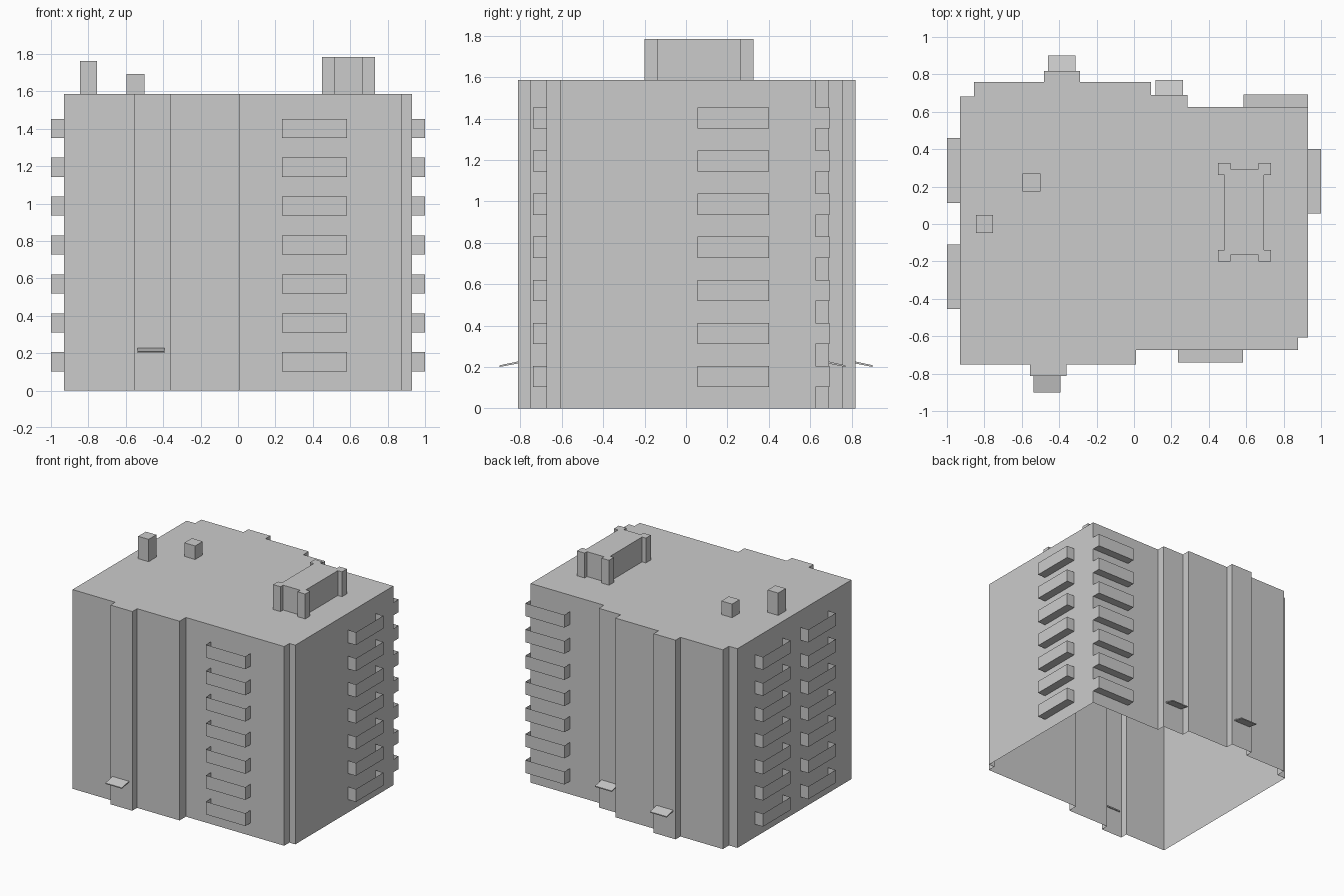
import bpy, bmesh
from mathutils import Vector

if "Cube" in bpy.data.objects:
    bpy.data.objects.remove(bpy.data.objects["Cube"])

ROOF = 1.585
LEVELS = [0.103 + 0.208 * i for i in range(7)]


def make(name, verts, faces):
    mesh = bpy.data.meshes.new(name)
    mesh.from_pydata(verts, [], faces)
    mesh.update()
    obj = bpy.data.objects.new(name, mesh)
    bpy.context.collection.objects.link(obj)
    return obj


def open_prism(name, outline, z0, z1):
    """Counter-clockwise outline extruded upwards: walls and top, open underneath."""
    n = len(outline)
    verts = [(x, y, z) for z in (z0, z1) for x, y in outline]
    faces = [(i, (i + 1) % n, (i + 1) % n + n, i + n) for i in range(n)]
    faces.append(tuple(range(n, 2 * n)))
    return make(name, verts, faces)


def rect(x0, x1, y0, y1):
    return [(x0, y0), (x1, y0), (x1, y1), (x0, y1)]


def balconies(name, p, q, out, height=0.102):
    """Stack of thin open-topped trays between wall points p and q."""
    p, q, out = Vector(p), Vector(q), Vector(out)
    path = [p, p + out, q + out, q]
    verts, faces = [], []
    for z in LEVELS:
        b = len(verts)
        verts += [(v.x, v.y, z + h) for h in (0, height) for v in path]
        faces += [(b + i, b + i + 1, b + i + 5, b + i + 4) for i in range(3)]
        faces.append((b + 3, b + 2, b + 1, b))
    return make(name, verts, faces)


def canopy(name, x0, x1, wall, tip):
    """Thin slab sloping down away from the wall, its root just inside."""
    root = wall - 0.008 * (1 if tip > wall else -1)
    side = [(root, 0.218), (tip, 0.2), (tip, 0.208), (root, 0.228)]
    verts = [(x, y, z) for x in (x0, x1) for y, z in side]
    faces = [(0, 1, 2, 3), (7, 6, 5, 4)]
    faces += [(i, i + 4, (i + 1) % 4 + 4, (i + 1) % 4) for i in range(4)]
    obj = make(name, verts, faces)
    bm = bmesh.new()
    bm.from_mesh(obj.data)
    bmesh.ops.recalc_face_normals(bm, faces=bm.faces)
    bm.to_mesh(obj.data)
    bm.free()


# Main block with stepped facades and flat roof
open_prism("building_shell", [
    (-0.93, -0.752), (-0.555, -0.752), (-0.555, -0.812), (-0.362, -0.812),
    (-0.362, -0.752), (0.012, -0.752), (0.012, -0.673), (0.878, -0.673),
    (0.878, -0.608), (0.93, -0.608), (0.93, 0.625), (0.285, 0.625),
    (0.285, 0.69), (0.092, 0.69), (0.092, 0.758), (-0.288, 0.758),
    (-0.288, 0.818), (-0.482, 0.818), (-0.482, 0.758), (-0.855, 0.758),
    (-0.855, 0.682), (-0.93, 0.682)], 0, ROOF)

# Balcony stacks
balconies("front_balconies", (0.235, -0.673), (0.583, -0.673), (0, -0.067))
balconies("right_balconies", (0.93, 0.055), (0.93, 0.4), (0.07, 0))
balconies("back_balconies", (0.93, 0.625), (0.585, 0.625), (0, 0.067))
balconies("left_back_balconies", (-0.93, 0.46), (-0.93, 0.113), (-0.07, 0))
balconies("left_front_balconies", (-0.93, -0.11), (-0.93, -0.455), (-0.07, 0))

# Door canopies
canopy("front_canopy", -0.537, -0.392, -0.812, -0.9)
canopy("back_canopy_left", -0.46, -0.313, 0.818, 0.902)
canopy("back_canopy_right", 0.115, 0.262, 0.69, 0.77)

# Rooftop chimneys
open_prism("tall_chimney", rect(-0.845, -0.753, -0.048, 0.048), ROOF, 1.763)
open_prism("short_chimney", rect(-0.595, -0.5, 0.175, 0.27), ROOF, 1.693)

# Rooftop plant room with corner posts
open_prism("plant_room", [
    (0.45, -0.2), (0.515, -0.2), (0.515, -0.167), (0.665, -0.167),
    (0.665, -0.2), (0.732, -0.2), (0.732, -0.138), (0.695, -0.138),
    (0.695, 0.262), (0.732, 0.262), (0.732, 0.325), (0.665, 0.325),
    (0.665, 0.295), (0.515, 0.295), (0.515, 0.325), (0.45, 0.325),
    (0.45, 0.262), (0.483, 0.262), (0.483, -0.138), (0.45, -0.138)], ROOF, 1.783)
